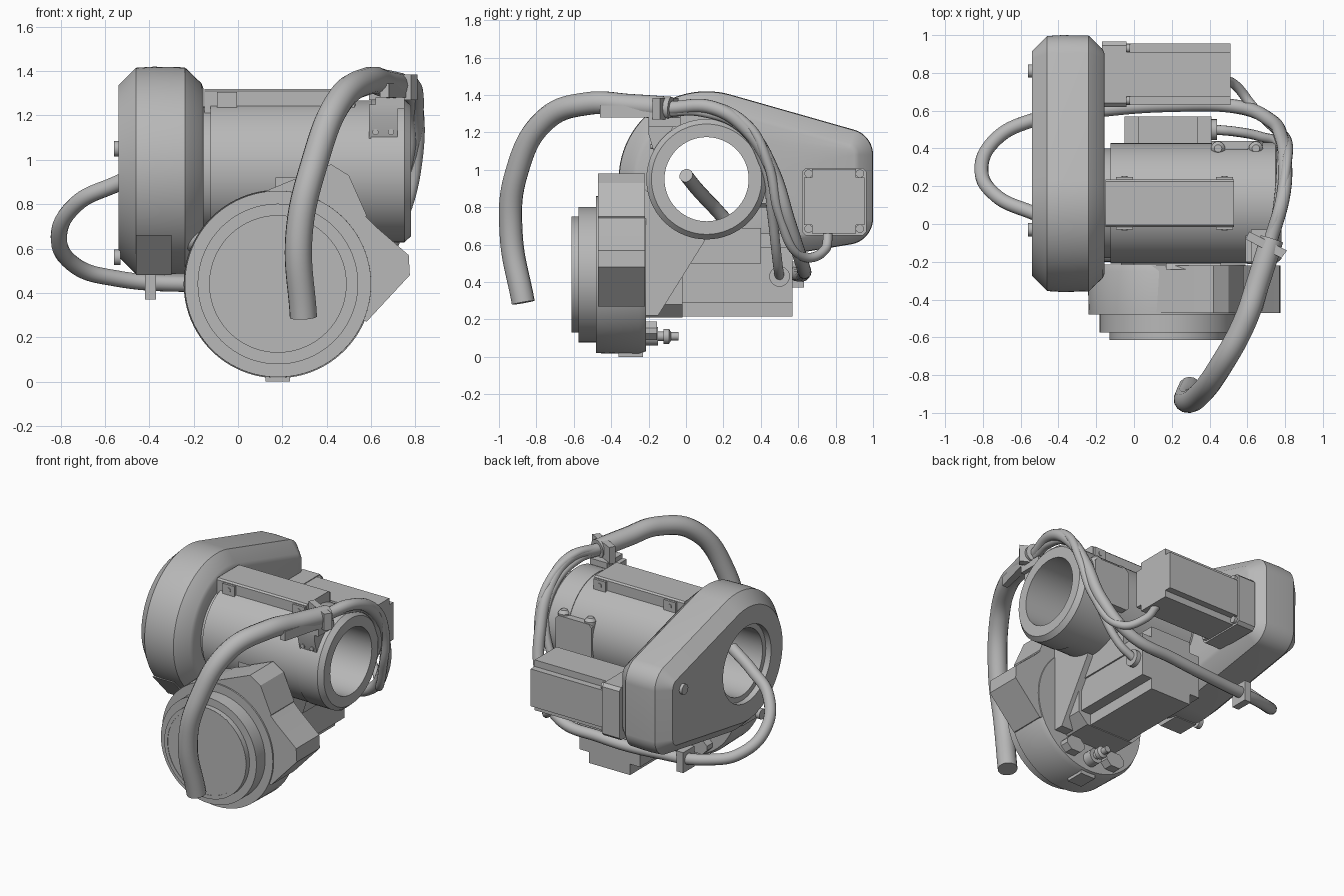
import bpy, bmesh, math
from math import cos, sin, pi

cube = bpy.data.objects.get("Cube")
if cube:
    bpy.data.objects.remove(cube, do_unlink=True)

grey = bpy.data.materials.new("machine grey")
grey.use_nodes = True
colour = (0.48, 0.48, 0.48, 1)
grey.diffuse_color = colour
grey.node_tree.nodes["Principled BSDF"].inputs["Base Color"].default_value = colour


def finish(obj):
    bpy.ops.object.select_all(action="DESELECT")
    obj.select_set(True)
    bpy.context.view_layer.objects.active = obj
    bpy.ops.object.shade_smooth_by_angle(angle=math.radians(30))


def place(axis, a, u, v):
    return {"x": (a, u, v), "y": (u, a, v), "z": (u, v, a)}[axis]


def loft(name, rings, closed=False):
    """Skin a row of equal rings; cap the ends, or join last to first."""
    bm = bmesh.new()
    rows = [[bm.verts.new(p) for p in ring] for ring in rings]
    n = len(rows[0])
    pairs = list(zip(rows, rows[1:]))
    if closed:
        pairs.append((rows[-1], rows[0]))
    else:
        bm.faces.new(rows[0])
        bm.faces.new(rows[-1])
    for a, b in pairs:
        for i in range(n):
            j = (i + 1) % n
            bm.faces.new((a[i], a[j], b[j], b[i]))
    bmesh.ops.recalc_face_normals(bm, faces=bm.faces)
    mesh = bpy.data.meshes.new(name)
    bm.to_mesh(mesh)
    bm.free()
    mesh.materials.append(grey)
    obj = bpy.data.objects.new(name, mesh)
    bpy.context.collection.objects.link(obj)
    finish(obj)


def lathe(name, axis, centre, profile, closed=False, n=64):
    """Turn (position, radius) pairs about an axis."""
    cu, cv = centre
    loft(name, [[place(axis, a, cu + r * cos(2 * pi * i / n), cv + r * sin(2 * pi * i / n))
                 for i in range(n)] for a, r in profile], closed)


def rod(name, axis, centre, start, end, r):
    lathe(name, axis, centre, [(start, r), (end, r)], n=20)


def prism(name, axis, pts, start, end):
    loft(name, [[place(axis, a, u, v) for u, v in pts] for a in (start, end)])


def block(name, x, y, z, axis="z", chamfer=0.0, notch=0.0):
    """Box whose edges along one axis may be chamfered or notched."""
    spans = {"x": (y, z, x), "y": (x, z, y), "z": (x, y, z)}[axis]
    (u0, u1), (v0, v1), (a0, a1) = spans
    c = chamfer or notch
    pts = []
    for u, v, su, sv in [(u0, v0, 1, 1), (u1, v0, -1, 1), (u1, v1, -1, -1), (u0, v1, 1, -1)]:
        corner = [(u, v + sv * c), (u + su * c, v)]
        if notch:
            corner.insert(1, (u + su * c, v + sv * c))
        if not c:
            corner = [(u, v)]
        pts += corner if su == sv else corner[::-1]
    prism(name, axis, pts, a0, a1)


def hose(name, pts, r):
    curve = bpy.data.curves.new(name, "CURVE")
    curve.dimensions = "3D"
    curve.bevel_depth = r
    curve.bevel_resolution = 5
    curve.resolution_u = 10
    curve.use_fill_caps = True
    spline = curve.splines.new("BEZIER")
    spline.bezier_points.add(len(pts) - 1)
    for point, co in zip(spline.bezier_points, pts):
        point.co = co
        point.handle_left_type = point.handle_right_type = "AUTO"
    curve.materials.append(grey)
    obj = bpy.data.objects.new(name, curve)
    bpy.context.collection.objects.link(obj)
    bpy.ops.object.select_all(action="DESELECT")
    obj.select_set(True)
    bpy.context.view_layer.objects.active = obj
    bpy.ops.object.convert(target="MESH")
    finish(bpy.context.view_layer.objects.active)


bore = (0.11, 0.95)      # axis of the hollow barrel (y, z)
disk = (0.18, 0.44)      # axis of the front drum (x, z)

# Belt housing: rounded outline around three circles, with a through hole
circles = [(0.11, 0.95, 0.47), (0.86, 1.08, 0.14), (0.86, 0.74, 0.14)]


def outline(x, inset):
    ring = []
    for i in range(96):
        c, s = cos(2 * pi * i / 96), sin(2 * pi * i / 96)
        u, v, r = max(circles, key=lambda k: k[0] * c + k[1] * s + k[2])
        ring.append((x, u + (r - inset) * c, v + (r - inset) * s))
    return ring


def hole(x, r):
    return [(x, bore[0] + r * cos(2 * pi * i / 96), bore[1] + r * sin(2 * pi * i / 96))
            for i in range(96)]


loft("belt_housing", [hole(-0.54, 0.26), outline(-0.54, 0.085), outline(-0.46, 0.005),
                      outline(-0.38, 0), outline(-0.24, 0.003), outline(-0.165, 0.075),
                      outline(-0.155, 0.1), hole(-0.155, 0.26)], closed=True)
for y, z in [(0.81, 1.05), (-0.03, 0.56)]:
    rod("housing_bolt", "x", (y, z), -0.56, -0.53, 0.035)

# Hollow barrel with collar and end ring
lathe("barrel", "x", bore, [(-0.5, 0.225), (-0.5, 0.262), (-0.155, 0.262), (-0.155, 0.29),
      (-0.125, 0.29), (-0.125, 0.318), (0.6, 0.318), (0.6, 0.322), (0.75, 0.322),
      (0.78, 0.295), (0.78, 0.225)], closed=True)

# Raised top rail with bolted lugs
block("top_rail", (-0.15, 0.53), (-0.015, 0.235), (1.2, 1.32), "x", 0.01)
for x in (-0.05, 0.48):
    for y in (-0.01, 0.23):
        block("rail_lug", (x - 0.045, x + 0.045), (y - 0.02, y + 0.02), (1.23, 1.305))
        rod("rail_bolt", "y", (x, 1.27), y - 0.025, y + 0.025, 0.016)

# Junction box behind the barrel
block("junction_box", (0.41, 0.68), (0.34, 0.44), (0.8, 1.09), "y", 0.02)
for x in (0.445, 0.645):
    lathe("junction_stud", "z", (x, 0.4), [(1.02, 0.037), (1.1, 0.037), (1.12, 0.02)], n=20)

# Belt drive motor
block("drive_motor_flange", (-0.17, -0.04), (0.62, 0.965), (0.65, 1.01), "x", 0.02)
block("drive_motor", (-0.05, 0.51), (0.63, 0.955), (0.66, 1.005), "x", notch=0.045)
for y in (0.655, 0.93):
    for z in (0.685, 0.98):
        rod("motor_screw", "x", (y, z), -0.06, -0.02, 0.022)

# Front drum
lathe("drum", "y", disk, [(-0.61, 0.31), (-0.575, 0.31), (-0.575, 0.362), (-0.48, 0.362),
      (-0.48, 0.42), (-0.25, 0.425), (-0.215, 0.41), (-0.215, 0.3)], n=96)
lathe("drum_face_ring", "y", disk, [(-0.613, 0.285), (-0.613, 0.31), (-0.6, 0.31), (-0.6, 0.285)],
      closed=True)
block("bottom_tab", (0.125, 0.235), (-0.36, -0.23), (0, 0.05))

# Bracket arms of the drum
prism("upper_arm", "y", [(0.0, 0.8), (0.15, 0.87), (0.42, 0.98), (0.5, 0.93), (0.58, 0.75),
      (0.5, 0.6), (0.2, 0.5)], -0.47, -0.22)
prism("side_arm", "y", [(0.52, 0.8), (0.62, 0.7), (0.77, 0.57), (0.775, 0.48), (0.58, 0.27),
      (0.5, 0.3), (0.45, 0.6)], -0.47, -0.22)

# Saddle joining drum, barrel and rear motor
prism("saddle_web", "x", [(-0.24, 0.92), (-0.24, 0.22), (-0.15, 0.22), (0.1, 0.62),
      (0.1, 0.68), (-0.05, 0.72), (-0.15, 0.82)], 0.17, 0.46)
block("saddle_block", (-0.05, 0.42), (-0.1, 0.4), (0.5, 0.69))
block("gear_flange", (-0.07, 0.43), (-0.22, -0.02), (0.21, 0.68), "y", 0.07)
block("rear_motor", (-0.05, 0.41), (-0.05, 0.57), (0.215, 0.66), "y", notch=0.075)
rod("rear_motor_outlet", "x", (0.5, 0.43), 0.38, 0.44, 0.055)

# Fittings on the drum back
for x in (0.02, 0.34):
    block("back_pad", (x - 0.07, x + 0.07), (-0.22, -0.155), (0.09, 0.19), "y", 0.035)
lathe("air_fitting", "y", (0.18, 0.11), [(-0.22, 0.05), (-0.15, 0.05), (-0.15, 0.025),
      (-0.12, 0.025), (-0.12, 0.04), (-0.09, 0.04), (-0.08, 0.022), (-0.04, 0.022)], n=20)

# Connector under the housing
prism("connector_base", "x", [(-0.27, 0.66), (-0.1, 0.48), (0.05, 0.48), (0.05, 0.66)], -0.46, -0.3)
rod("connector_plug", "x", (-0.15, 0.64), -0.35, -0.1, 0.05)

# Main supply hose and its clamp
hose("supply_hose", [(0.73, -0.08, 1.33), (0.66, -0.3, 1.345), (0.585, -0.52, 1.355),
     (0.46, -0.75, 1.27), (0.34, -0.91, 0.97), (0.275, -0.935, 0.66), (0.295, -0.87, 0.29)], 0.062)
prism("hose_clamp", "z", [(0.59, -0.08), (0.78, -0.18), (0.81, -0.14), (0.61, -0.04)], 1.27, 1.385)
prism("clamp_strap", "z", [(0.76, -0.16), (0.68, -0.46), (0.64, -0.46), (0.7, -0.16)], 1.28, 1.345)
prism("clamp_bracket", "x", [(-0.17, 1.09), (-0.2, 1.19), (-0.2, 1.25), (-0.06, 1.25),
      (-0.12, 1.12)], 0.59, 0.72)
block("clamp_plate", (0.62, 0.75), (-0.2, -0.03), (1.23, 1.28))
for x in (0.62, 0.69):
    rod("bracket_screw", "y", (x, 1.125), -0.19, -0.16, 0.014)

# Loop hose from the bore, behind the rear motor and up to the clamp
hose("loop_hose", [(-0.35, 0.0, 0.97), (-0.55, 0.065, 0.89), (-0.73, 0.15, 0.8),
     (-0.808, 0.29, 0.65), (-0.73, 0.45, 0.52), (-0.55, 0.545, 0.465), (-0.2, 0.6, 0.44),
     (0.2, 0.63, 0.45), (0.55, 0.62, 0.5), (0.72, 0.55, 0.72), (0.78, 0.46, 1.0),
     (0.8, 0.34, 1.2), (0.79, 0.15, 1.33), (0.72, -0.1, 1.33)], 0.037)
block("loop_clip", (-0.42, -0.37), (0.51, 0.63), (0.37, 0.51))

# Motor cables
hose("drive_cable", [(0.46, 0.76, 0.67), (0.53, 0.74, 0.57), (0.63, 0.62, 0.54),
     (0.75, 0.5, 0.76), (0.81, 0.44, 1.03), (0.81, 0.33, 1.24), (0.77, 0.1, 1.35),
     (0.71, -0.1, 1.33)], 0.026)
hose("rear_cable", [(0.42, 0.5, 0.43), (0.53, 0.49, 0.5), (0.68, 0.46, 0.76),
     (0.77, 0.42, 1.02), (0.78, 0.3, 1.22), (0.76, 0.08, 1.31), (0.72, -0.1, 1.31)], 0.026)
